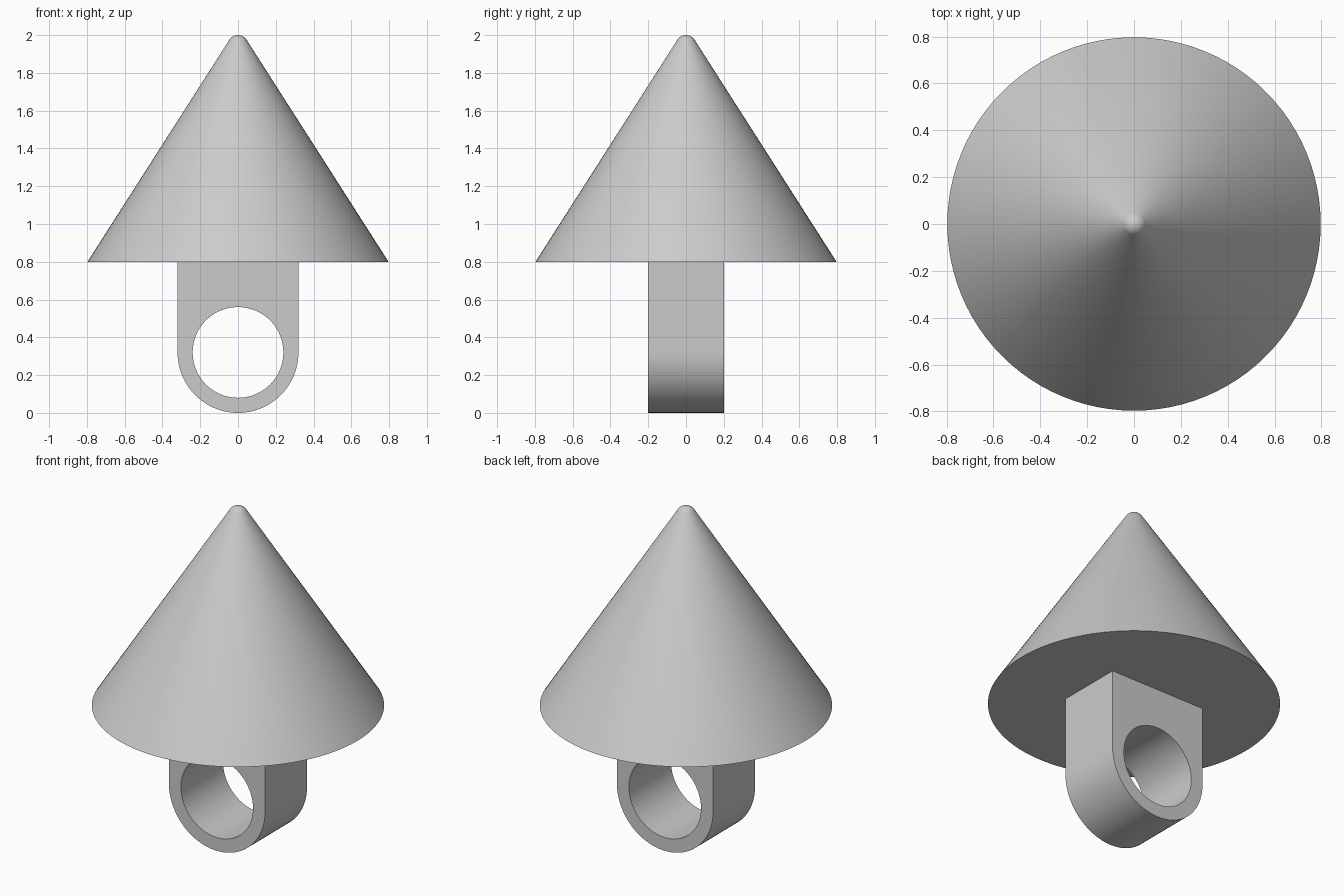
import bpy, bmesh
from math import sin, cos, pi, atan2, hypot, asin, radians

cube = bpy.data.objects.get("Cube")
if cube:
    bpy.data.objects.remove(cube, do_unlink=True)

BASE_R, BASE_Z, TOP_Z, TIP_R = 0.797, 0.8, 2.0, 0.055
RING_Z, OUTER_R, HOLE_R, HALF_DEPTH = 0.32, 0.32, 0.24, 0.2

grey = bpy.data.materials.new("light grey")
grey.use_nodes = True
colour = (0.6, 0.6, 0.6, 1)
grey.diffuse_color = colour
grey.node_tree.nodes["Principled BSDF"].inputs["Base Color"].default_value = colour


def finish(name, bm):
    bmesh.ops.recalc_face_normals(bm, faces=bm.faces)
    mesh = bpy.data.meshes.new(name)
    bm.to_mesh(mesh)
    bm.free()
    mesh.materials.append(grey)
    obj = bpy.data.objects.new(name, mesh)
    bpy.context.collection.objects.link(obj)
    bpy.ops.object.select_all(action="DESELECT")
    obj.select_set(True)
    bpy.context.view_layer.objects.active = obj
    bpy.ops.object.shade_smooth_by_angle(angle=radians(30))
    return obj


# Cone with a rounded tip tangent to its slope
bm = bmesh.new()
drop = TOP_Z - TIP_R - BASE_Z
tilt = asin(TIP_R / hypot(BASE_R, drop)) + pi / 2 - atan2(drop, BASE_R)
steps, sides = 8, 96
rings = [(BASE_R, BASE_Z)]
for i in range(steps):
    a = tilt + (pi / 2 - tilt) * i / steps
    rings.append((TIP_R * cos(a), TOP_Z - TIP_R + TIP_R * sin(a)))
loops = [[bm.verts.new((r * cos(2 * pi * k / sides), r * sin(2 * pi * k / sides), z))
          for k in range(sides)] for r, z in rings]
for low, high in zip(loops, loops[1:]):
    for k in range(sides):
        n = (k + 1) % sides
        bm.faces.new((low[k], low[n], high[n], high[k]))
tip = bm.verts.new((0, 0, TOP_Z))
for k in range(sides):
    bm.faces.new((loops[-1][k], loops[-1][(k + 1) % sides], tip))
bm.faces.new(loops[0])
finish("cone", bm)

# Hanging loop: square top, round bottom, round hole through the depth
bm = bmesh.new()
inner, outer = [], []
segments = 96
for k in range(segments):
    a = 2 * pi * k / segments
    c, s = cos(a), sin(a)
    inner.append((HOLE_R * c, RING_Z + HOLE_R * s))
    if s <= 1e-6:
        outer.append((OUTER_R * c, RING_Z + OUTER_R * s))
    else:
        reach = min(OUTER_R / max(abs(c), 1e-6), (BASE_Z - RING_Z) / s)
        outer.append((reach * c, RING_Z + reach * s))
# Move the nearest outline points onto the two square corners
for side in (1, -1):
    near = min(range(segments), key=lambda k: hypot(outer[k][0] - side * OUTER_R, outer[k][1] - BASE_Z))
    outer[near] = (side * OUTER_R, BASE_Z)
grid = [[bm.verts.new((x, y, z)) for x, z in outline]
        for outline, y in ((outer, -HALF_DEPTH), (outer, HALF_DEPTH),
                           (inner, HALF_DEPTH), (inner, -HALF_DEPTH))]
for j in range(4):
    a, b = grid[j], grid[(j + 1) % 4]
    for k in range(segments):
        n = (k + 1) % segments
        bm.faces.new((a[k], a[n], b[n], b[k]))
finish("hanging_loop", bm)
